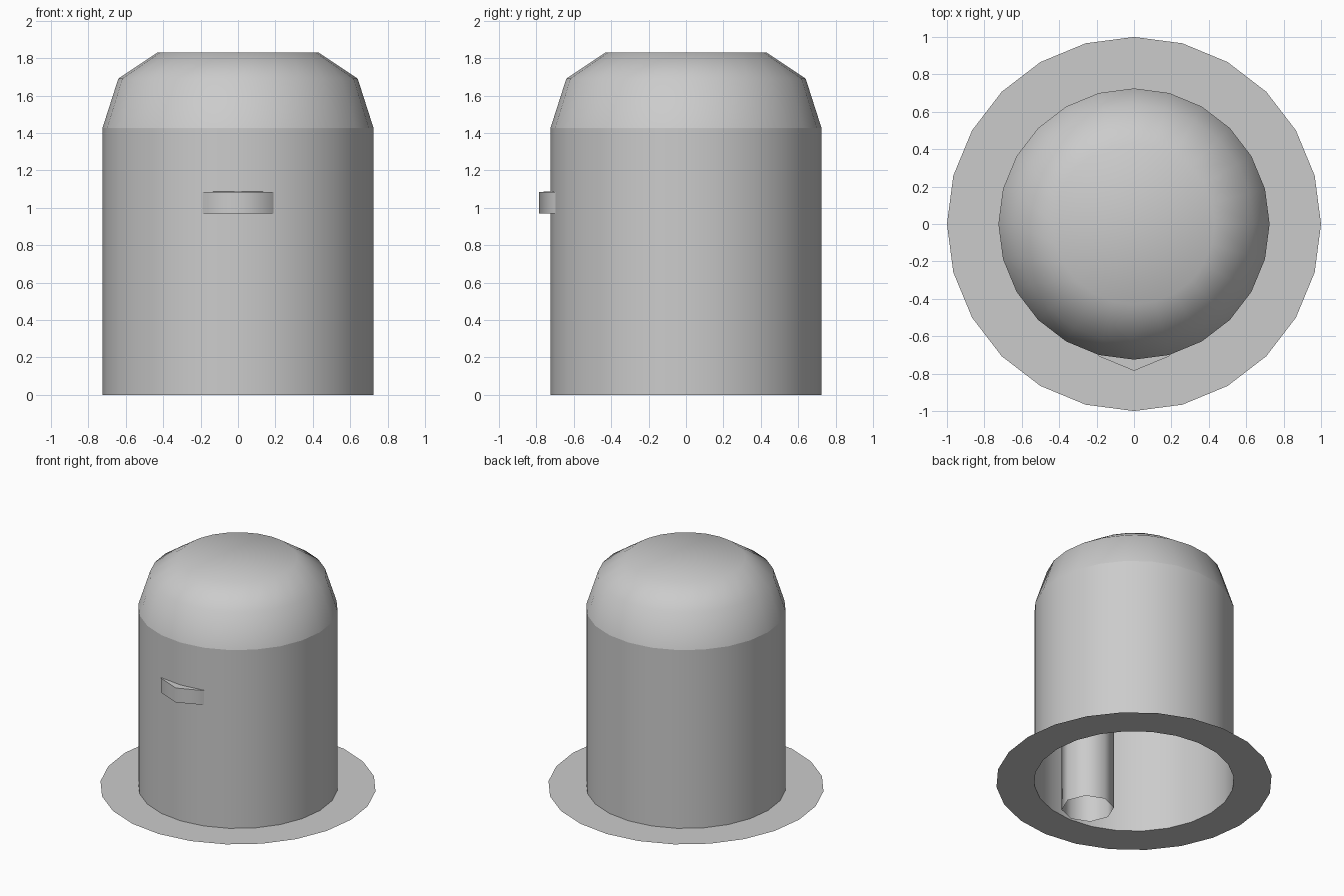
import bpy, math

if "Cube" in bpy.data.objects:
    bpy.data.objects.remove(bpy.data.objects["Cube"])


def lathe(name, profile, sides, y=0.0, start=math.pi / 2, smooth=True):
    """Revolve (radius, z) points; radius 0 makes a pole."""
    verts, faces, rings = [], [], []
    for r, z in profile:
        n = 1 if r == 0 else sides
        rings.append([len(verts) + i for i in range(n)])
        for i in range(n):
            a = start + 2 * math.pi * i / sides
            verts.append((r * math.cos(a), y + r * math.sin(a), z))
    for lo, hi in zip(rings, rings[1:]):
        for i in range(sides):
            j = (i + 1) % sides
            if len(hi) == 1:
                faces.append((lo[i], lo[j], hi[0]))
            else:
                faces.append((lo[i], lo[j], hi[j], hi[i]))
    mesh = bpy.data.meshes.new(name)
    mesh.from_pydata(verts, [], faces)
    for p in mesh.polygons:
        p.use_smooth = smooth
    obj = bpy.data.objects.new(name, mesh)
    bpy.context.collection.objects.link(obj)
    return obj


# Thin flat brim with a hole under the shell
lathe("base_flange", [(1.0, 0), (0.725, 0)], 24, smooth=False)

# Hollow shell, open at the bottom
lathe("shell_wall", [(0.725, 0), (0.725, 1.425)], 24)

# Rounded top, separate so that its lower edge stays sharp
lathe("shell_dome", [(0.725, 1.425), (0.64, 1.69), (0.43, 1.83), (0, 1.83)], 24)

# Eight-sided open pipe inside, near the front wall
lathe("inner_pipe", [(0.19, 0), (0.19, 0.97)], 8, y=-0.52)

# Pipe collar that pokes through the front wall
lathe("pipe_collar_side", [(0.265, 0.97), (0.265, 1.085)], 8, y=-0.52)
lathe("pipe_collar_top", [(0.265, 1.085), (0, 1.09)], 8, y=-0.52, smooth=False)
lathe("pipe_collar_underside", [(0.19, 0.97), (0.265, 0.97)], 8, y=-0.52, smooth=False)
